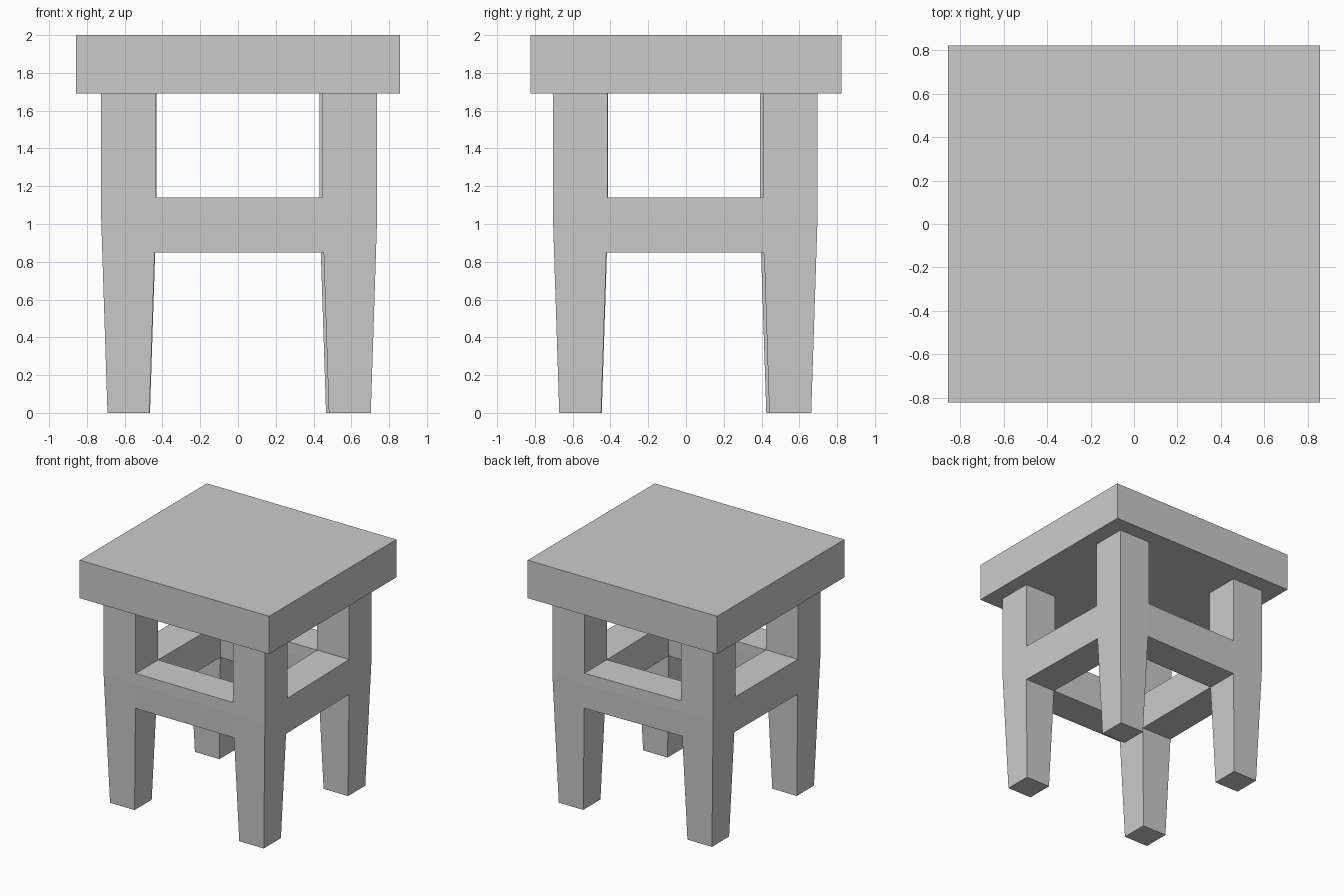
import bpy

cube = bpy.data.objects.get("Cube")
if cube:
    bpy.data.objects.remove(cube, do_unlink=True)

grey = bpy.data.materials.new("plain_grey")
grey.use_nodes = True
grey.diffuse_color = (0.6, 0.6, 0.6, 1)
grey.node_tree.nodes["Principled BSDF"].inputs["Base Color"].default_value = grey.diffuse_color

SEAT_Z, TAPER_Z = 1.69, 1.05
RAIL_LEVELS = (0.85, TAPER_Z, 1.14)
# Leg centres by corner (x side, y side), slightly uneven as if handmade
CENTRES = {(1, -1): (0.592, -0.56), (1, 1): (0.577, 0.552),
           (-1, -1): (-0.58, -0.557), (-1, 1): (-0.577, 0.536)}


def loft(name, rings):
    """Closed solid through rings of equal length."""
    n = len(rings[0])
    verts = [p for ring in rings for p in ring]
    faces = [tuple(reversed(range(n))), tuple(range(len(verts) - n, len(verts)))]
    for r in range(len(rings) - 1):
        for i in range(n):
            j = (i + 1) % n
            faces.append((r * n + i, r * n + j, (r + 1) * n + j, (r + 1) * n + i))
    mesh = bpy.data.meshes.new(name)
    mesh.from_pydata(verts, [], faces)
    mesh.materials.append(grey)
    obj = bpy.data.objects.new(name, mesh)
    bpy.context.collection.objects.link(obj)
    # Face every side outwards
    import bmesh
    bm = bmesh.new()
    bm.from_mesh(mesh)
    bmesh.ops.recalc_face_normals(bm, faces=bm.faces)
    bm.to_mesh(mesh)
    bm.free()
    return obj


def half_width(z):
    """Legs are straight above the taper height and narrow towards the foot."""
    return 0.111 + 0.034 * min(z / TAPER_Z, 1)


def leg_corner(leg, dx, dy, z):
    cx, cy = CENTRES[leg]
    return (cx + dx * half_width(z), cy + dy * half_width(z), z)


def rect(hx, hy, z):
    return [(-hx, -hy, z), (hx, -hy, z), (hx, hy, z), (-hx, hy, z)]


# Seat slab
loft("seat", [rect(0.858, 0.823, SEAT_Z), rect(0.858, 0.823, 2)])

# Tapered legs
around = ((-1, -1), (1, -1), (1, 1), (-1, 1))
for leg in CENTRES:
    name = ("front" if leg[1] < 0 else "back") + ("_left" if leg[0] > 0 else "_right") + "_leg"
    loft(name, [[leg_corner(leg, dx, dy, z) for dx, dy in around]
                for z in (0, TAPER_Z, SEAT_Z)])

# Thick rails between the facing sides of neighbouring legs
up_and_down = [(1, z) for z in RAIL_LEVELS] + [(-1, z) for z in reversed(RAIL_LEVELS)]
for s, name in ((-1, "front_rail"), (1, "back_rail")):
    loft(name, [[leg_corner((end, s), -end, side, z) for side, z in up_and_down]
                for end in (-1, 1)])
for s, name in ((-1, "right_rail"), (1, "left_rail")):
    loft(name, [[leg_corner((s, end), side, -end, z) for side, z in up_and_down]
                for end in (-1, 1)])
